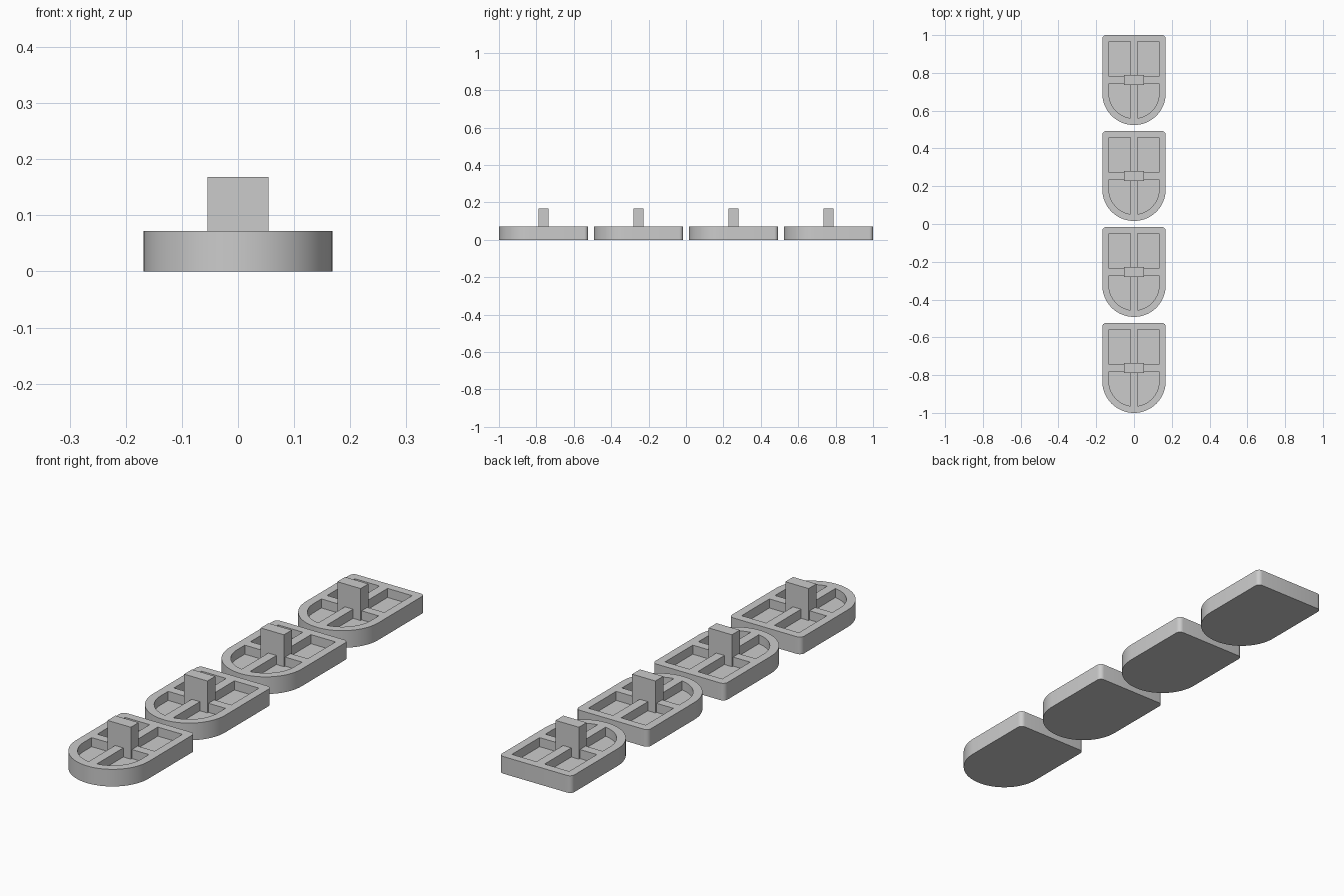
import bpy
import bmesh
from math import acos, cos, sin, pi

if "Cube" in bpy.data.objects:
    bpy.data.objects.remove(bpy.data.objects["Cube"])

LENGTH, RADIUS, PITCH = 0.476, 0.168, 0.508
HEIGHT, FLOOR, STEM_TOP = 0.072, 0.034, 0.168
WALL, RIB, CORNER = 0.035, 0.019, 0.02
BACK = LENGTH / 2
ARC_Y = RADIUS - BACK          # centre of the rounded front end

grey = bpy.data.materials.new("light_grey")
grey.use_nodes = True
colour = (0.6, 0.6, 0.6, 1)
grey.diffuse_color = colour
grey.node_tree.nodes["Principled BSDF"].inputs["Base Color"].default_value = colour


def arc(cx, cy, r, start, end, steps):
    angles = [start + (end - start) * i / steps for i in range(steps + 1)]
    return [(cx + r * cos(a), cy + r * sin(a)) for a in angles]


def loop(bm, points, z):
    return [bm.verts.new((x, y, z)) for x, y in points]


def bridge(bm, a, b):
    for i in range(len(a)):
        j = (i + 1) % len(a)
        bm.faces.new((a[i], a[j], b[j], b[i]))


def finish(bm, name, y):
    bmesh.ops.recalc_face_normals(bm, faces=bm.faces)
    mesh = bpy.data.meshes.new(name)
    bm.to_mesh(mesh)
    bm.free()
    mesh.materials.append(grey)
    obj = bpy.data.objects.new(name, mesh)
    obj.location.y = y
    bpy.context.collection.objects.link(obj)
    bpy.ops.object.select_all(action="DESELECT")
    obj.select_set(True)
    bpy.context.view_layer.objects.active = obj
    bpy.ops.object.shade_smooth_by_angle(angle=pi / 6)


# Outline: square back with small round corners, half-round front
cx, cy = RADIUS - CORNER, BACK - CORNER
outline = (arc(cx, cy, CORNER, 0, pi / 2, 6)
           + arc(-cx, cy, CORNER, pi / 2, pi, 6)
           + arc(0, ARC_Y, RADIUS, pi, 2 * pi, 48))

# Pockets: rectangles at the back, quarter rounds at the front
inner = RADIUS - WALL
back_pocket = [(RIB, RIB), (inner, RIB), (inner, BACK - WALL), (RIB, BACK - WALL)]
front_pocket = [(RIB, -RIB), (inner, -RIB)] + arc(
    0, ARC_Y, inner, 0, -acos(RIB / inner), 20)
pockets = [[(side * x, y) for x, y in p]
           for p in (back_pocket, front_pocket) for side in (1, -1)]


def tray(name, y):
    bm = bmesh.new()
    rim = loop(bm, outline, HEIGHT)
    base = loop(bm, outline, 0)
    bridge(bm, rim, base)
    bm.faces.new(base)
    rims = [rim]
    for points in pockets:
        top, bottom = loop(bm, points, HEIGHT), loop(bm, points, FLOOR)
        bridge(bm, top, bottom)
        bm.faces.new(bottom)
        rims.append(top)
    # Top face with the pocket openings left out
    edges = [bm.edges.get((r[i - 1], r[i])) for r in rims for i in range(len(r))]
    bmesh.ops.triangle_fill(bm, edges=edges, use_beauty=True, use_dissolve=False)
    finish(bm, name, y)


def stem(name, y):
    bm = bmesh.new()
    bmesh.ops.create_cube(bm, size=1)
    for v in bm.verts:
        v.co.x *= 0.108
        v.co.y *= 0.052
        v.co.z = STEM_TOP if v.co.z > 0 else FLOOR
    finish(bm, name, y)


# Four identical pieces in a row
for n in range(4):
    y = (n - 1.5) * PITCH
    tray(f"tray_{n + 1}", y)
    stem(f"stem_{n + 1}", y)
